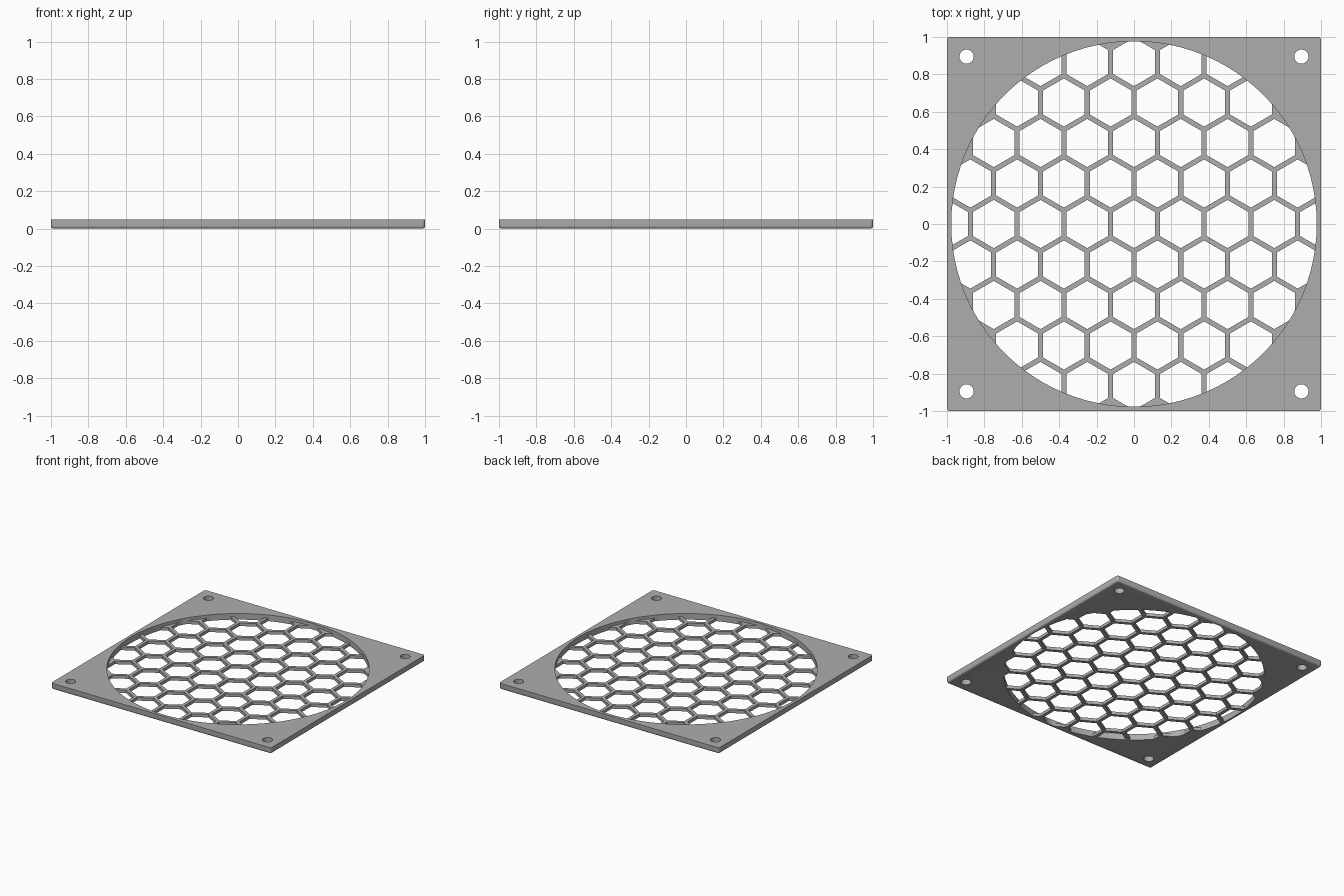
import bpy, bmesh, math

cube = bpy.data.objects.get("Cube")
if cube:
    bpy.data.objects.remove(cube)

THICK, GRILLE = 0.05, 0.025      # frame and grille heights
RADIUS, PITCH, WALL = 0.977, 0.25, 0.027

grey = bpy.data.materials.new("light grey")
grey.use_nodes = True
color = (0.42, 0.42, 0.42, 1)
grey.diffuse_color = color
grey.node_tree.nodes["Principled BSDF"].inputs["Base Color"].default_value = color


def make_object(name, bm):
    bmesh.ops.recalc_face_normals(bm, faces=bm.faces)
    mesh = bpy.data.meshes.new(name)
    bm.to_mesh(mesh)
    bm.free()
    mesh.materials.append(grey)
    obj = bpy.data.objects.new(name, mesh)
    bpy.context.collection.objects.link(obj)
    return obj


def add_prism(bm, x, y, radius, sides, z0, z1, turn=0.0):
    ring = [(x + radius * math.cos(turn + math.tau * i / sides),
             y + radius * math.sin(turn + math.tau * i / sides)) for i in range(sides)]
    low = [bm.verts.new((px, py, z0)) for px, py in ring]
    high = [bm.verts.new((px, py, z1)) for px, py in ring]
    bm.faces.new(low[::-1])
    bm.faces.new(high)
    for i in range(sides):
        j = (i + 1) % sides
        bm.faces.new((low[i], low[j], high[j], high[i]))


def cut(obj, cutter, operation="DIFFERENCE"):
    mod = obj.modifiers.new("cut", "BOOLEAN")
    mod.object, mod.operation, mod.solver = cutter, operation, "EXACT"
    bpy.context.view_layer.update()
    result = bpy.data.meshes.new_from_object(
        obj.evaluated_get(bpy.context.evaluated_depsgraph_get()))
    obj.modifiers.clear()
    obj.data = result
    bpy.data.objects.remove(cutter)


# Square frame with softened corners and a rounded lower rim
bm = bmesh.new()
bmesh.ops.create_cube(bm, size=1)
for v in bm.verts:
    v.co = (v.co.x * 2, v.co.y * 2, (v.co.z + 0.5) * THICK)
upright = [e for e in bm.edges if abs(e.verts[0].co.z - e.verts[1].co.z) > 0.01]
bmesh.ops.bevel(bm, geom=upright, offset=0.015, segments=4, profile=0.5, affect="EDGES")
rim = [e for e in bm.edges if all(v.co.z < 0.001 for v in e.verts)]
bmesh.ops.bevel(bm, geom=rim, offset=0.0145, segments=4, profile=0.5, affect="EDGES")
frame = make_object("fan_guard", bm)

# Round recess above the grille, and the corner screw holes
bm = bmesh.new()
add_prism(bm, 0, 0, RADIUS, 96, GRILLE, 0.2)
for sx in (-1, 1):
    for sy in (-1, 1):
        add_prism(bm, 0.895 * sx, 0.895 * sy, 0.038, 32, -0.1, 0.2)
cut(frame, make_object("recess_cutter", bm))

# Honeycomb openings, clipped to the round recess
bm = bmesh.new()
row_step = PITCH * math.sqrt(3) / 2
hex_radius = (PITCH - WALL) / math.sqrt(3)
for row in range(-4, 5):
    for col in range(-5, 6):
        x, y = (col + 0.5 * (row % 2)) * PITCH, row * row_step
        if math.hypot(x, y) < 1.05:
            add_prism(bm, x, y, hex_radius, 6, -0.1, 0.15, math.pi / 6)
honeycomb = make_object("honeycomb_cutter", bm)
bm = bmesh.new()
add_prism(bm, 0, 0, RADIUS, 96, -0.2, 0.3)
cut(honeycomb, make_object("round_limit", bm), "INTERSECT")
cut(frame, honeycomb)

# Smooth the rounded rim and holes while keeping edges crisp
bpy.ops.object.select_all(action="DESELECT")
frame.select_set(True)
bpy.context.view_layer.objects.active = frame
bpy.ops.object.shade_smooth_by_angle(angle=math.radians(30))
